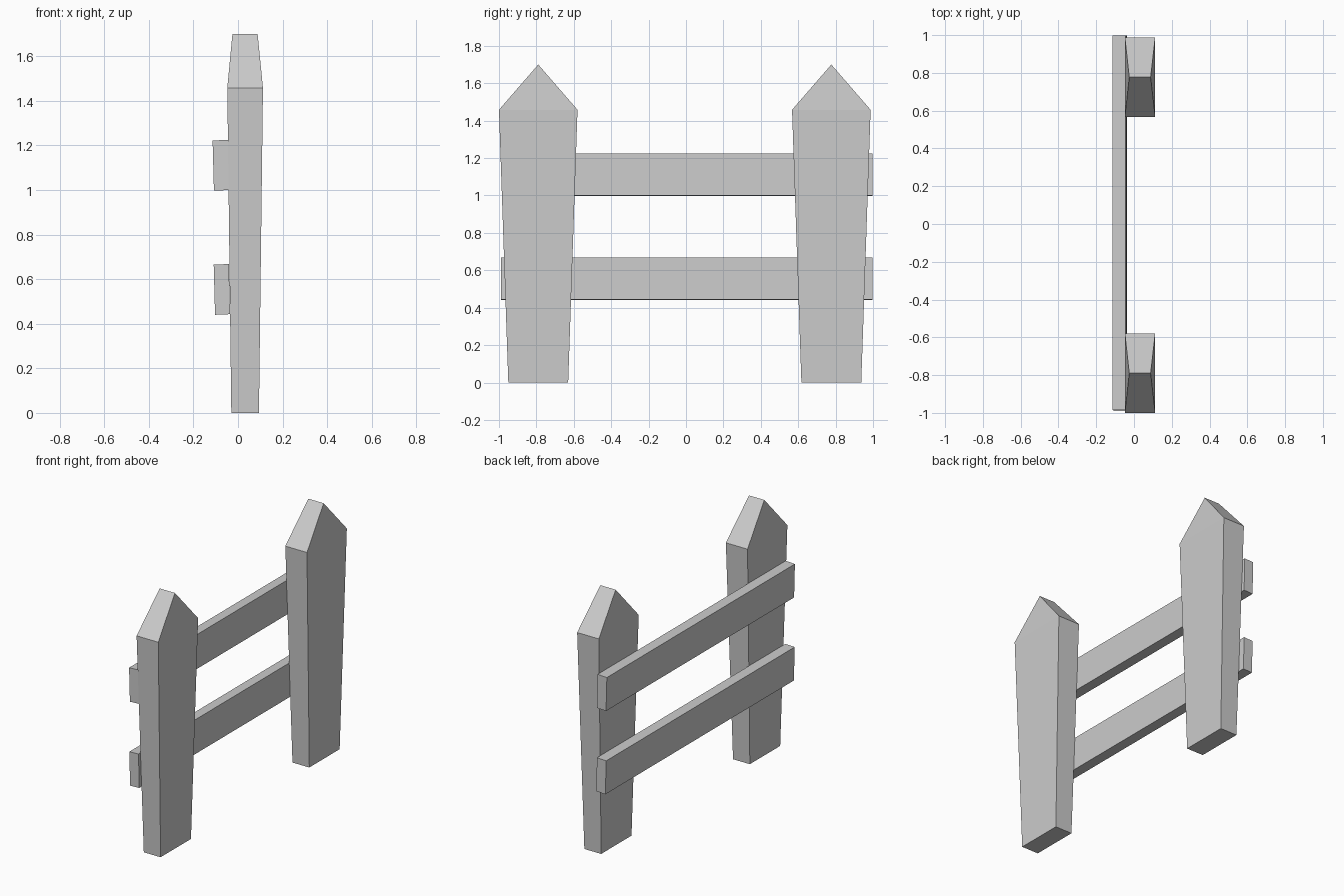
import bpy, bmesh

if "Cube" in bpy.data.objects:
    bpy.data.objects.remove(bpy.data.objects["Cube"])


def loft(name, rings):
    """Box-like solid from two or more 4-corner rings (a last ring of 2 points is a ridge)."""
    bm = bmesh.new()
    loops = [[bm.verts.new(p) for p in r] for r in rings]
    bm.faces.new(loops[0])
    for a, b in zip(loops, loops[1:]):
        if len(b) == 4:
            for i in range(4):
                j = (i + 1) % 4
                bm.faces.new((a[i], a[j], b[j], b[i]))
        else:
            bm.faces.new((a[0], a[1], b[1], b[0]))
            bm.faces.new((a[1], a[2], b[1]))
            bm.faces.new((a[2], a[3], b[0], b[1]))
            bm.faces.new((a[3], a[0], b[0]))
    if len(loops[-1]) == 4:
        bm.faces.new(loops[-1])
    bmesh.ops.recalc_face_normals(bm, faces=bm.faces)
    mesh = bpy.data.meshes.new(name)
    bm.to_mesh(mesh)
    bm.free()
    obj = bpy.data.objects.new(name, mesh)
    bpy.context.collection.objects.link(obj)
    return obj


def rect(x0, x1, y0, y1, z):
    return [(x0, y0, z), (x1, y0, z), (x1, y1, z), (x0, y1, z)]


# Tapered posts with a pointed ridge top
for name, y in (("left_post", -0.79), ("right_post", 0.777)):
    loft(name, [
        rect(-0.03, 0.094, y - 0.16, y + 0.16, 0),
        rect(-0.048, 0.112, y - 0.21, y + 0.21, 1.458),
        [(-0.025, y, 1.7), (0.088, y, 1.7)],
    ])

# Slightly leaning rails on the back of the posts
for name, x, z, y0 in (("lower_rail", -0.103, 0.44, -0.99),
                       ("upper_rail", -0.108, 0.997, -0.985)):
    profile = [(x, z), (x + 0.067, z + 0.003),
               (x + 0.062, z + 0.228), (x - 0.006, z + 0.225)]
    loft(name, [[(px, y, pz) for px, pz in profile] for y in (y0, 0.997)])
